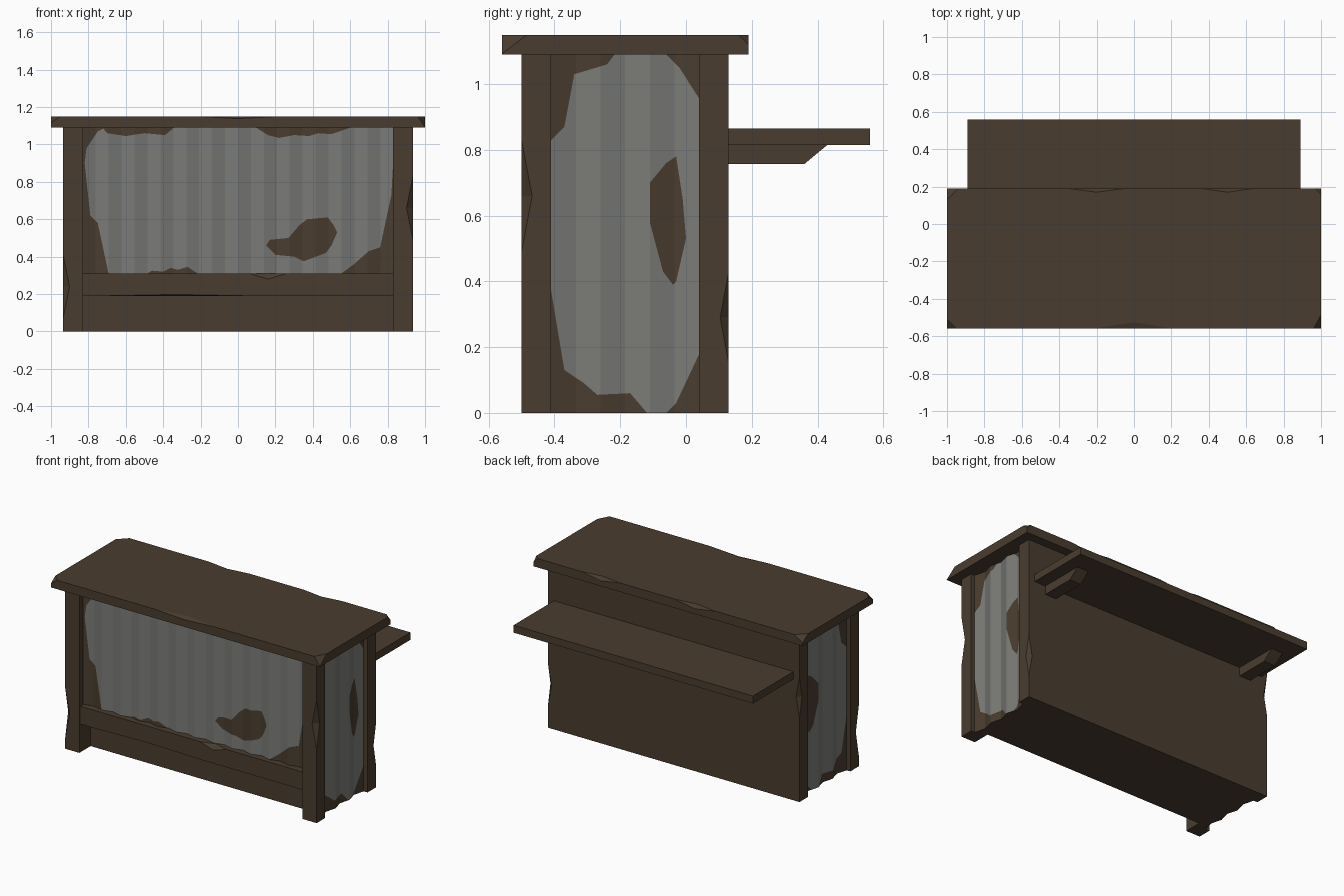
import bpy, bmesh, math
from mathutils import Matrix, Vector

if "Cube" in bpy.data.objects:
    bpy.data.objects.remove(bpy.data.objects["Cube"])


def material(name, rgb):
    m = bpy.data.materials.new(name)
    m.diffuse_color = (*rgb, 1)
    m.use_nodes = True
    m.node_tree.nodes["Principled BSDF"].inputs["Base Color"].default_value = m.diffuse_color
    return m


WOOD = material("dark brown wood", (0.068, 0.046, 0.028))
PAINT = material("worn grey paint", (0.195, 0.195, 0.185))


def finish(name, bm, mats=(WOOD,)):
    bmesh.ops.recalc_face_normals(bm, faces=bm.faces)
    me = bpy.data.meshes.new(name)
    bm.to_mesh(me)
    bm.free()
    for m in mats:
        me.materials.append(m)
    ob = bpy.data.objects.new(name, me)
    bpy.context.collection.objects.link(ob)
    return ob


def chip(ob, chips):
    """Knock diamond-shaped chips (centre, radii) out of edges and corners."""
    bm = bmesh.new()
    for c, r in chips:
        vs = []
        for axis in range(3):
            for s in (-1, 1):
                p = Vector(c)
                p[axis] += s * r[axis]
                vs.append(bm.verts.new(p))
        bmesh.ops.convex_hull(bm, input=vs)
    cutter = finish("chip_cutter", bm)
    cutter.hide_render = True
    mod = ob.modifiers.new("chips", 'BOOLEAN')
    mod.operation, mod.solver, mod.object = 'DIFFERENCE', 'EXACT', cutter
    bpy.context.view_layer.update()
    dg = bpy.context.evaluated_depsgraph_get()
    ob_mesh = bpy.data.meshes.new_from_object(ob.evaluated_get(dg))
    ob.modifiers.clear()
    ob.data = ob_mesh
    bpy.data.objects.remove(cutter)


def box(name, x, y, z, chips=()):
    bm = bmesh.new()
    bmesh.ops.create_cube(bm, size=1)
    for v in bm.verts:
        v.co = [a + (b - a) * (c + 0.5) for (a, b), c in zip((x, y, z), v.co)]
    ob = finish(name, bm)
    if chips:
        chip(ob, chips)
    return ob


def inside(x, z, loops):
    hit = False
    for loop in loops:
        for (x1, z1), (x2, z2) in zip(loop, loop[1:] + loop[:1]):
            if (z1 > z) != (z2 > z) and x < x1 + (z - z1) / (z2 - z1) * (x2 - x1):
                hit = not hit
    return hit


def corrugated(name, u0, u1, n, back, front, z0, z1, loops, turn=0, mirror=False):
    """Folded board facing -y, with the paint outline cut into its face."""
    bm = bmesh.new()
    pts = [(u0 + (u1 - u0) * i / n, front + (0.01 if i % 2 else -0.01)) for i in range(n + 1)]
    pts += [(u1, back), (u0, back)]
    base = bm.faces.new([bm.verts.new((x, y, z0)) for x, y in pts])
    up = bmesh.ops.extrude_face_region(bm, geom=[base])['geom']
    bmesh.ops.translate(bm, vec=(0, 0, z1 - z0), verts=[g for g in up if isinstance(g, bmesh.types.BMVert)])
    bmesh.ops.recalc_face_normals(bm, faces=bm.faces)
    # cut the front along each stretch of the paint outline
    for loop in loops:
        for a, b in zip(loop, loop[1:] + loop[:1]):
            lo = (min(a[0], b[0]) - 1e-4, min(a[1], b[1]) - 1e-4)
            hi = (max(a[0], b[0]) + 1e-4, max(a[1], b[1]) + 1e-4)
            bm.normal_update()
            geom = set()
            for f in bm.faces:
                xs = [v.co.x for v in f.verts]
                zs = [v.co.z for v in f.verts]
                if f.normal.y < -0.3 and min(xs) < hi[0] and max(xs) > lo[0] \
                        and min(zs) < hi[1] and max(zs) > lo[1]:
                    geom.update([f, *f.edges, *f.verts])
            if geom:
                bmesh.ops.bisect_plane(bm, geom=list(geom), dist=1e-5, plane_co=(a[0], 0, a[1]),
                                       plane_no=Vector((a[1] - b[1], 0, b[0] - a[0])).normalized())
    bm.normal_update()
    for f in bm.faces:
        c = f.calc_center_median()
        if f.normal.y < -0.3 and inside(c.x, c.z, loops):
            f.material_index = 1
    bm.transform(Matrix.Rotation(turn, 4, 'Z'))
    if mirror:
        bm.transform(Matrix.Scale(-1, 4, (1, 0, 0)))
    return finish(name, bm, (WOOD, PAINT))


# counter top with worn edges
box("counter_top", (-1, 1), (-0.56, 0.19), (1.09, 1.15), [
    ((1, -0.56, 1.15), (0.04, 0.075, 0.058)),
    ((-1, -0.56, 1.15), (0.05, 0.05, 0.035)),
    ((-1, 0.19, 1.15), (0.06, 0.06, 0.04)),
    ((1, 0.19, 1.15), (0.03, 0.03, 0.03)),
    ((0, -0.56, 1.15), (0.22, 0.035, 0.012)),
    ((-0.2, 0.19, 1.15), (0.15, 0.02, 0.025)),
    ((0.5, 0.19, 1.15), (0.14, 0.02, 0.025))])

# body, whose lower front is the recessed kick board
box("body", (-0.83, 0.83), (-0.38, 0.13), (0, 1.09))

# corner posts, each with one chipped outer edge
for side, s, zf, zb in (("left", -1, 0.24, 0.7), ("right", 1, 0.66, 0.29)):
    x = sorted((s * 0.83, s * 0.935))
    box(side + "_front_post", x, (-0.5, -0.41), (0, 1.09),
        [((s * 0.935, -0.5, zf), (0.034, 0.032, 0.17))])
    box(side + "_back_post", x, (0.04, 0.13), (0, 1.09),
        [((s * 0.935, 0.13, zb), (0.026, 0.026, 0.14))])

# front rail below the painted board
box("front_rail", (-0.83, 0.83), (-0.49, -0.38), (0.19, 0.31), [
    ((0.16, -0.49, 0.31), (0.1, 0.03, 0.03)),
    ((-0.33, -0.49, 0.19), (0.4, 0.02, 0.008))])

# painted front board
front_paint = [(-0.75, 1.07), (-0.81, 0.98), (-0.82, 0.9), (-0.79, 0.62), (-0.75, 0.58),
               (-0.69, 0.30), (-0.5, 0.30), (-0.46, 0.325), (-0.4, 0.32), (-0.36, 0.34),
               (-0.32, 0.33), (-0.27, 0.345), (-0.2, 0.30), (0.54, 0.30), (0.62, 0.36),
               (0.7, 0.43), (0.76, 0.45), (0.82, 0.73), (0.84, 1.1), (0.63, 1.1),
               (0.5, 1.055), (0.43, 1.06), (0.38, 1.045), (0.3, 1.05), (0.22, 1.035),
               (0.16, 1.05), (0.08, 1.1), (-0.33, 1.1), (-0.39, 1.05), (-0.5, 1.06),
               (-0.6, 1.045), (-0.7, 1.06), (-0.72, 1.085)]
front_patch = [(0.15, 0.46), (0.17, 0.49), (0.27, 0.5), (0.33, 0.57), (0.37, 0.6), (0.48, 0.61),
               (0.51, 0.57), (0.53, 0.53), (0.5, 0.46), (0.47, 0.42), (0.35, 0.375),
               (0.3, 0.4), (0.2, 0.41)]
corrugated("front_board", -0.83, 0.83, 24, -0.38, -0.45, 0.31, 1.09, [front_paint, front_patch])

# painted side boards
side_paint = [(-0.42, 0.82), (-0.37, 0.87), (-0.34, 1.03), (-0.24, 1.06), (-0.21, 1.1),
              (-0.07, 1.1), (-0.02, 1.05), (0.05, 0.94), (0.05, 0.2), (-0.03, 0.03),
              (-0.07, -0.01), (-0.11, -0.01), (-0.17, 0.06), (-0.27, 0.055), (-0.31, 0.09),
              (-0.37, 0.13), (-0.42, 0.43)]
side_patch = [(-0.03, 0.78), (-0.06, 0.76), (-0.11, 0.7), (-0.11, 0.58), (-0.07, 0.43),
              (-0.04, 0.39), (-0.03, 0.4), (0, 0.53), (-0.01, 0.65)]
for side, flip in (("right", False), ("left", True)):
    corrugated(side + "_side_board", -0.41, 0.04, 6, -0.83, -0.897, 0, 1.09,
               [side_paint, side_patch], math.pi / 2, flip)

# serving shelf on the back with two angled brackets
box("back_shelf", (-0.89, 0.89), (0.13, 0.56), (0.815, 0.865))
for side, s in (("left", -1), ("right", 1)):
    bm = bmesh.new()
    f = bm.faces.new([bm.verts.new((s * 0.72, y, z)) for y, z in
                      ((0.13, 0.757), (0.36, 0.757), (0.43, 0.815), (0.13, 0.815))])
    up = bmesh.ops.extrude_face_region(bm, geom=[f])['geom']
    bmesh.ops.translate(bm, vec=(s * 0.085, 0, 0),
                        verts=[g for g in up if isinstance(g, bmesh.types.BMVert)])
    finish(side + "_shelf_bracket", bm)
